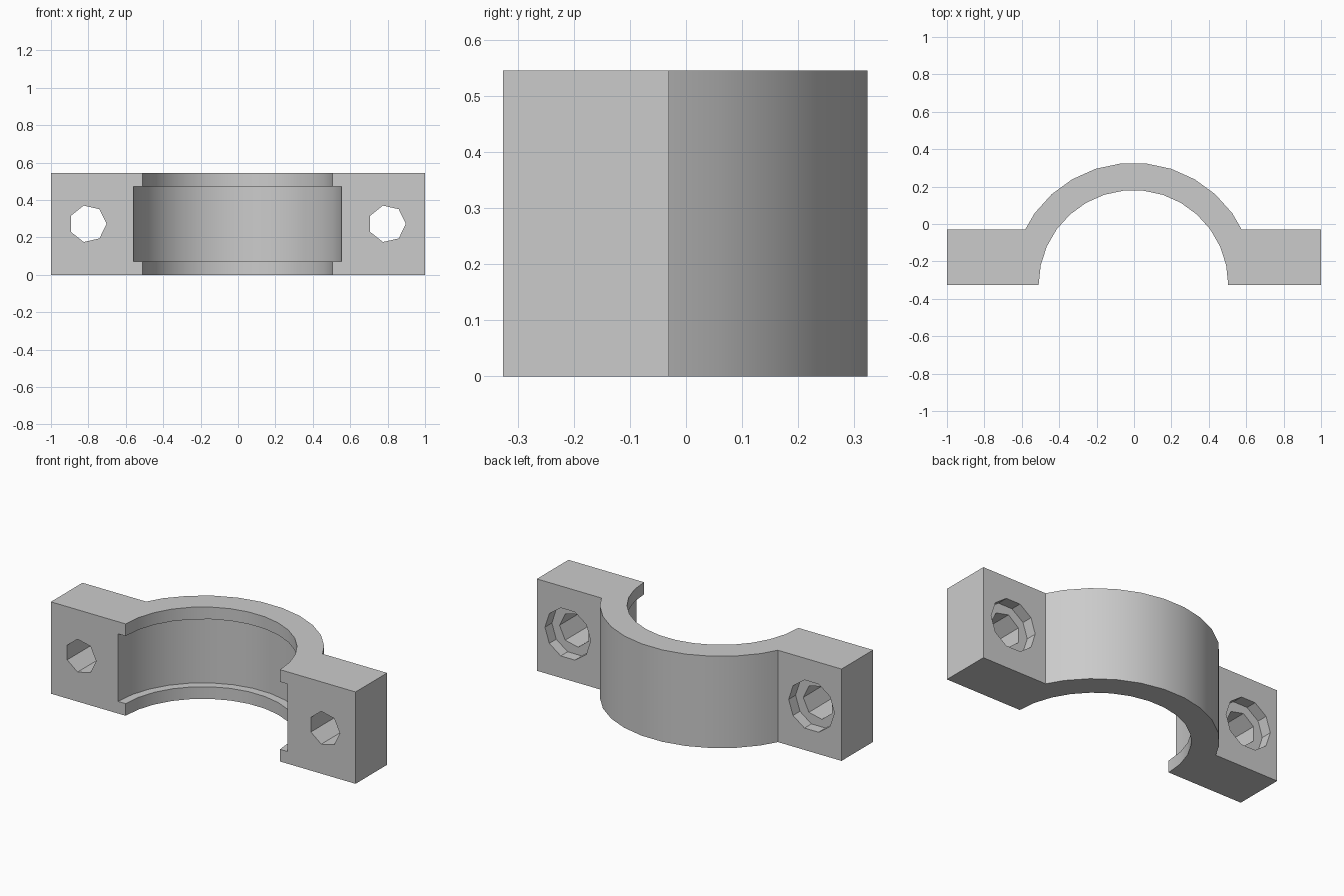
import bpy, bmesh
from math import cos, sin, pi
from mathutils import Vector

if "Cube" in bpy.data.objects:
    bpy.data.objects.remove(bpy.data.objects["Cube"])

FRONT, BACK, HEIGHT = -0.326, -0.03, 0.545
CX = -0.003                       # arc and bolt centre line
MID = HEIGHT / 2
INNER, GROOVE, OUTER = 0.507, 0.556, 0.653
STEPS = 30                        # facets in a full circle

grey = bpy.data.materials.new("light grey")
grey.use_nodes = True
colour = (0.6, 0.6, 0.6, 1)
grey.diffuse_color = colour
grey.node_tree.nodes["Principled BSDF"].inputs["Base Color"].default_value = colour


def prism(name, points, direction):
    """Extrude a flat outline of 3D points along a direction."""
    bm = bmesh.new()
    face = bm.faces.new([bm.verts.new(p) for p in points])
    grown = bmesh.ops.extrude_face_region(bm, geom=[face], use_keep_orig=True)
    moved = [v for v in grown["geom"] if isinstance(v, bmesh.types.BMVert)]
    bmesh.ops.translate(bm, verts=moved, vec=Vector(direction))
    bmesh.ops.recalc_face_normals(bm, faces=bm.faces)
    mesh = bpy.data.meshes.new(name)
    bm.to_mesh(mesh)
    bm.free()
    mesh.materials.append(grey)
    obj = bpy.data.objects.new(name, mesh)
    bpy.context.collection.objects.link(obj)
    return obj


def arc_point(radius, i, z=0):
    a = 2 * pi * i / STEPS
    return Vector((CX + radius * cos(a), FRONT + radius * sin(a), z))


def bolt_cutter(name, x, radius, sides, start, length):
    ring = [(x + radius * cos(2 * pi * i / sides), start,
             MID + radius * sin(2 * pi * i / sides)) for i in range(sides)]
    return prism(name, ring, (0, length, 0))


# Clamp body: half ring with a flange on each side
low, high = arc_point(OUTER, 2), arc_point(OUTER, 3)
shoulder = low.lerp(high, (BACK - low.y) / (high.y - low.y))
outline = [(1, FRONT, 0), (1, BACK, 0), shoulder]
outline += [arc_point(OUTER, i) for i in range(3, 13)]
outline += [(2 * CX - shoulder.x, BACK, 0), (-1, BACK, 0), (-1, FRONT, 0)]
outline += [arc_point(INNER, i) for i in range(15, -1, -1)]
clamp = prism("half_clamp", outline, (0, 0, HEIGHT))

# Bearing groove, bolt holes and shallow counterbores
cutters = [prism("groove_cutter",
                 [arc_point(GROOVE, i, 0.072) for i in range(STEPS)],
                 (0, 0, HEIGHT - 0.144))]
for side, x in (("left", CX + 0.8), ("right", CX - 0.8)):
    cutters.append(bolt_cutter(side + "_hole_cutter", x, 0.1, 7, FRONT - 0.1, 0.6))
    cutters.append(bolt_cutter(side + "_bore_cutter", x, 0.15, 10, BACK - 0.065, 0.2))

for cutter in cutters:
    cutter.hide_render = True
    cut = clamp.modifiers.new(cutter.name, 'BOOLEAN')
    cut.operation = 'DIFFERENCE'
    cut.solver = 'EXACT'
    cut.object = cutter

# Bake the cuts and remove the helpers
graph = bpy.context.evaluated_depsgraph_get()
clamp.data = bpy.data.meshes.new_from_object(clamp.evaluated_get(graph))
clamp.modifiers.clear()
for cutter in cutters:
    bpy.data.objects.remove(cutter)

# Smooth the round walls, keep the corners crisp
bpy.ops.object.select_all(action='DESELECT')
clamp.select_set(True)
bpy.context.view_layer.objects.active = clamp
bpy.ops.object.shade_smooth_by_angle(angle=pi / 9)
